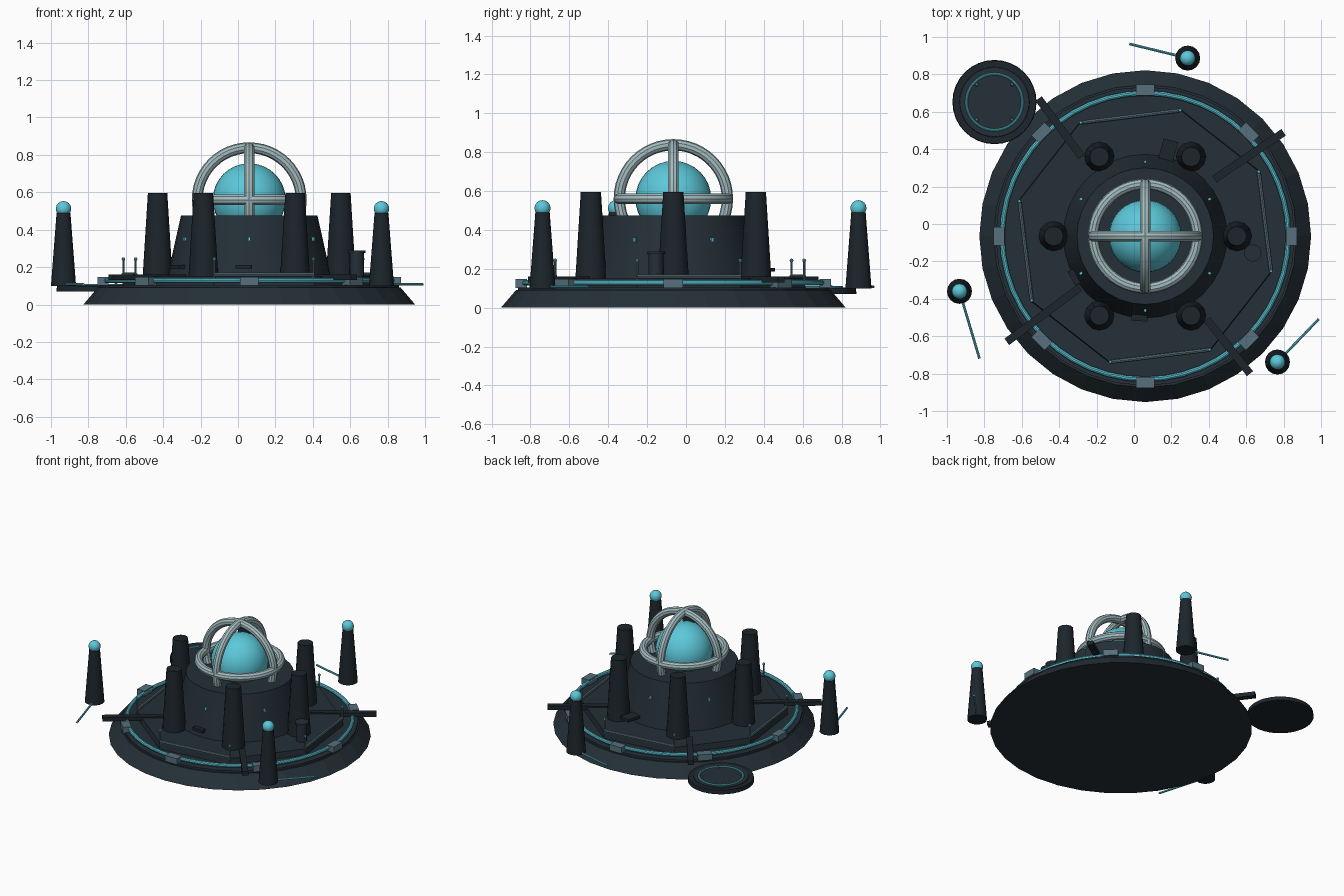
import bpy, math
from mathutils import Vector

cube = bpy.data.objects.get("Cube")
if cube:
    bpy.data.objects.remove(cube, do_unlink=True)

CX, CY = 0.06, -0.065  # centre of the main platform


def material(name, rgb):
    m = bpy.data.materials.new(name)
    m.use_nodes = True
    m.diffuse_color = (*rgb, 1)
    m.node_tree.nodes["Principled BSDF"].inputs["Base Color"].default_value = (*rgb, 1)
    return m


HULL = material("dark slate", (0.018, 0.029, 0.039))
SHADE = material("deep slate", (0.012, 0.019, 0.025))
GLOW = material("cyan glow", (0.107, 0.578, 0.701))
CAGE = material("pale steel", (0.366, 0.503, 0.527))
METAL = material("blue grey metal", (0.093, 0.162, 0.202))


def finish(name, mat, smooth=True):
    ob = bpy.context.object
    ob.name = name
    ob.data.materials.append(mat)
    if smooth:
        bpy.ops.object.shade_smooth_by_angle(angle=math.radians(35))
    return ob


def polar(r, deg, z):
    a = math.radians(deg)
    return Vector((CX + r * math.cos(a), CY + r * math.sin(a), z))


def frustum(name, mat, x, y, z0, z1, r0, r1, sides=24, turn=0, smooth=True):
    bpy.ops.mesh.primitive_cone_add(vertices=sides, radius1=r0, radius2=r1, depth=z1 - z0,
                                    location=(x, y, (z0 + z1) / 2),
                                    rotation=(0, 0, math.radians(turn)))
    return finish(name, mat, smooth)


def ball(name, mat, loc, r, seg=24):
    bpy.ops.mesh.primitive_uv_sphere_add(segments=seg, ring_count=seg // 2, radius=r, location=loc)
    return finish(name, mat)


def hoop(name, mat, loc, major, minor, rot=(0, 0, 0)):
    bpy.ops.mesh.primitive_torus_add(major_segments=48, minor_segments=10, major_radius=major,
                                     minor_radius=minor, location=loc, rotation=rot)
    return finish(name, mat)


def box(name, mat, loc, size, deg=0):
    bpy.ops.mesh.primitive_cube_add(size=1, location=loc, rotation=(0, 0, math.radians(deg)))
    bpy.context.object.scale = size
    return finish(name, mat, False)


def rod(name, mat, a, b, r):
    a, b = Vector(a), Vector(b)
    d = b - a
    bpy.ops.mesh.primitive_cylinder_add(vertices=8, radius=r, depth=d.length, location=(a + b) / 2)
    bpy.context.object.rotation_euler = d.to_track_quat("Z", "Y").to_euler()
    return finish(name, mat)


# Stepped platform
frustum("platform_base", HULL, CX, CY, 0, 0.09, 0.887, 0.81, 32, smooth=False)
frustum("platform_deck", HULL, CX, CY, 0.09, 0.105, 0.80, 0.80, 32, smooth=False)
frustum("octagonal_deck", HULL, CX, CY, 0.1, 0.15, 0.705, 0.70, 8, turn=29.5, smooth=False)

# Glowing ring held by eight clamps
hoop("deck_light_ring", GLOW, (CX, CY, 0.128), 0.765, 0.014)
for i in range(8):
    box("ring_clamp", METAL, polar(0.782, i * 45, 0.124), (0.06, 0.1, 0.045), i * 45)

# Railings on alternate sides of the octagon
for i in range(4):
    ends = [polar(0.698, 7 + i * 90 + s * 22.5, 0.16) for s in (-1, 1)]
    rod("floor_rail", METAL, *ends, 0.011)
    for p in ends:
        rod("rail_post", METAL, (p.x, p.y, 0.14), (p.x, p.y, 0.24), 0.006)
        ball("rail_post_light", GLOW, (p.x, p.y, 0.243), 0.01, 8)

# Radial gangways across the ring
for x0, y0, x1, y1 in ((-0.68, -0.63, -0.29, -0.34), (0.80, 0.49, 0.43, 0.24),
                       (-0.51, 0.67, -0.28, 0.36), (0.62, -0.80, 0.39, -0.51)):
    box("gangway", SHADE, ((x0 + x1) / 2, (y0 + y1) / 2, 0.145),
        (math.hypot(x1 - x0, y1 - y0), 0.042, 0.03),
        math.degrees(math.atan2(y1 - y0, x1 - x0)))

# Central tower with small lights and vents
frustum("central_tower", HULL, CX, CY, 0.14, 0.475, 0.44, 0.365, 32)
for i in range(6):
    a = 30 + i * 60
    box("tower_light", GLOW, polar(0.395, a, 0.35), (0.02, 0.014, 0.022), a)
for a in (210, 266):
    box("tower_vent", SHADE, polar(0.43, a, 0.2), (0.05, 0.085, 0.022), a)
box("tower_hatch", SHADE, polar(0.47, 75, 0.195), (0.12, 0.08, 0.02), 75)

# Ring of six pillars
for i in range(6):
    p = polar(0.49, i * 60, 0)
    frustum("pillar", SHADE, p.x, p.y, 0.145, 0.595, 0.08, 0.052, 12)

# Energy core inside a three-hoop cage
core = (CX, CY, 0.56)
ball("energy_core", GLOW, core, 0.195, 32)
for rot in ((0, 0, 0), (math.pi / 2, 0, 0), (0, math.pi / 2, 0)):
    hoop("cage_hoop", CAGE, core, 0.278, 0.029, rot)

# Free-standing beacons, each with a ground beam
for x, y, bx, by in ((0.287, 0.887, -0.025, 0.963), (-0.933, -0.36, -0.826, -0.72),
                     (0.767, -0.738, 0.988, -0.508)):
    frustum("beacon_tower", SHADE, x, y, 0.1, 0.49, 0.067, 0.037, 16)
    ball("beacon_light", GLOW, (x, y, 0.512), 0.041)
    rod("beacon_beam", GLOW, (x, y, 0.108), (bx, by, 0.108), 0.007)

# Landing pad
PX, PY = -0.746, 0.652
frustum("pad_rim", SHADE, PX, PY, 0.07, 0.1, 0.225, 0.222, 32)
frustum("pad_plate", HULL, PX, PY, 0.098, 0.104, 0.188, 0.185, 32)
hoop("pad_light_ring", GLOW, (PX, PY, 0.104), 0.15, 0.007)
for i in range(4):
    a = math.radians(45 + i * 90)
    ball("pad_marker", METAL, (PX + 0.133 * math.cos(a), PY + 0.133 * math.sin(a), 0.106), 0.01, 8)

# Storage drum
frustum("storage_drum", HULL, 0.635, -0.155, 0.145, 0.28, 0.038, 0.038, 16)
frustum("drum_lid", HULL, 0.635, -0.155, 0.275, 0.29, 0.046, 0.046, 16)
